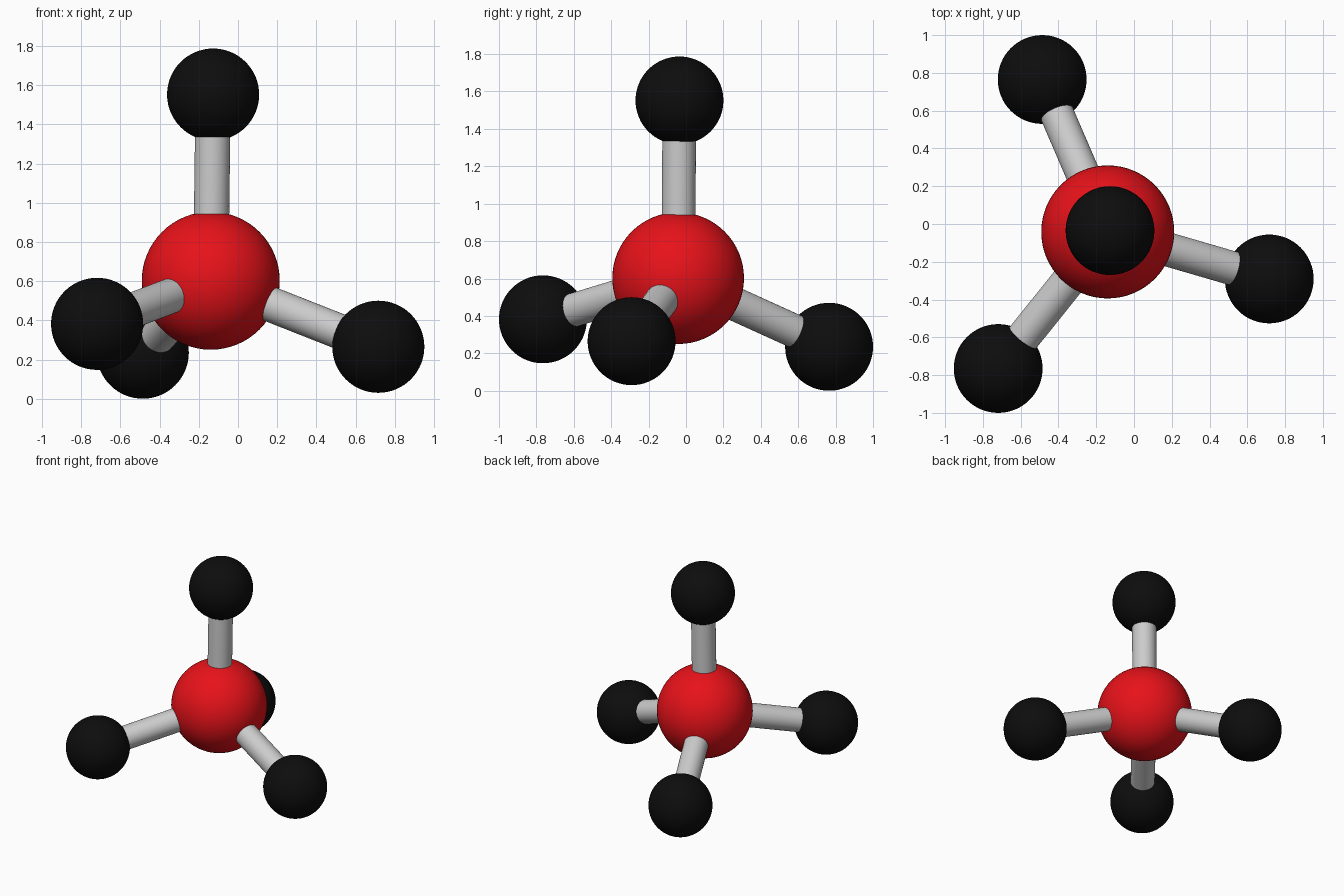
import bpy
from mathutils import Vector

if "Cube" in bpy.data.objects:
    bpy.data.objects.remove(bpy.data.objects["Cube"])


def material(name, color):
    mat = bpy.data.materials.new(name)
    mat.diffuse_color = color
    mat.use_nodes = True
    mat.node_tree.nodes["Principled BSDF"].inputs["Base Color"].default_value = mat.diffuse_color
    return mat


def ball(name, center, radius, mat):
    bpy.ops.mesh.primitive_uv_sphere_add(segments=64, ring_count=32,
                                         radius=radius, location=center)
    obj = bpy.context.object
    obj.name = name
    obj.data.materials.append(mat)
    bpy.ops.object.shade_smooth()


def rod(name, start, end, radius):
    axis = end - start
    bpy.ops.mesh.primitive_cylinder_add(vertices=48, radius=radius, depth=axis.length,
                                        location=(start + end) / 2)
    obj = bpy.context.object
    obj.name = name
    obj.rotation_euler = axis.to_track_quat('Z', 'Y').to_euler()
    bpy.ops.object.shade_smooth_by_angle()


red = material("red", (0.8, 0.006, 0.01, 1))
black = material("black", (0.004, 0.004, 0.004, 1))

# Central ball
center = Vector((-0.139, -0.042, 0.602))
ball("center_ball", center, 0.352, red)

# Outer balls, each joined to the centre by a grey rod
outer = {
    "top": (-0.127, -0.035, 1.552),
    "right": (0.716, -0.291, 0.265),
    "front_left": (-0.719, -0.765, 0.382),
    "back_left": (-0.486, 0.765, 0.235),
}
for side, pos in outer.items():
    ball(side + "_ball", pos, 0.235, black)
    rod(side + "_rod", center, Vector(pos), 0.09)
